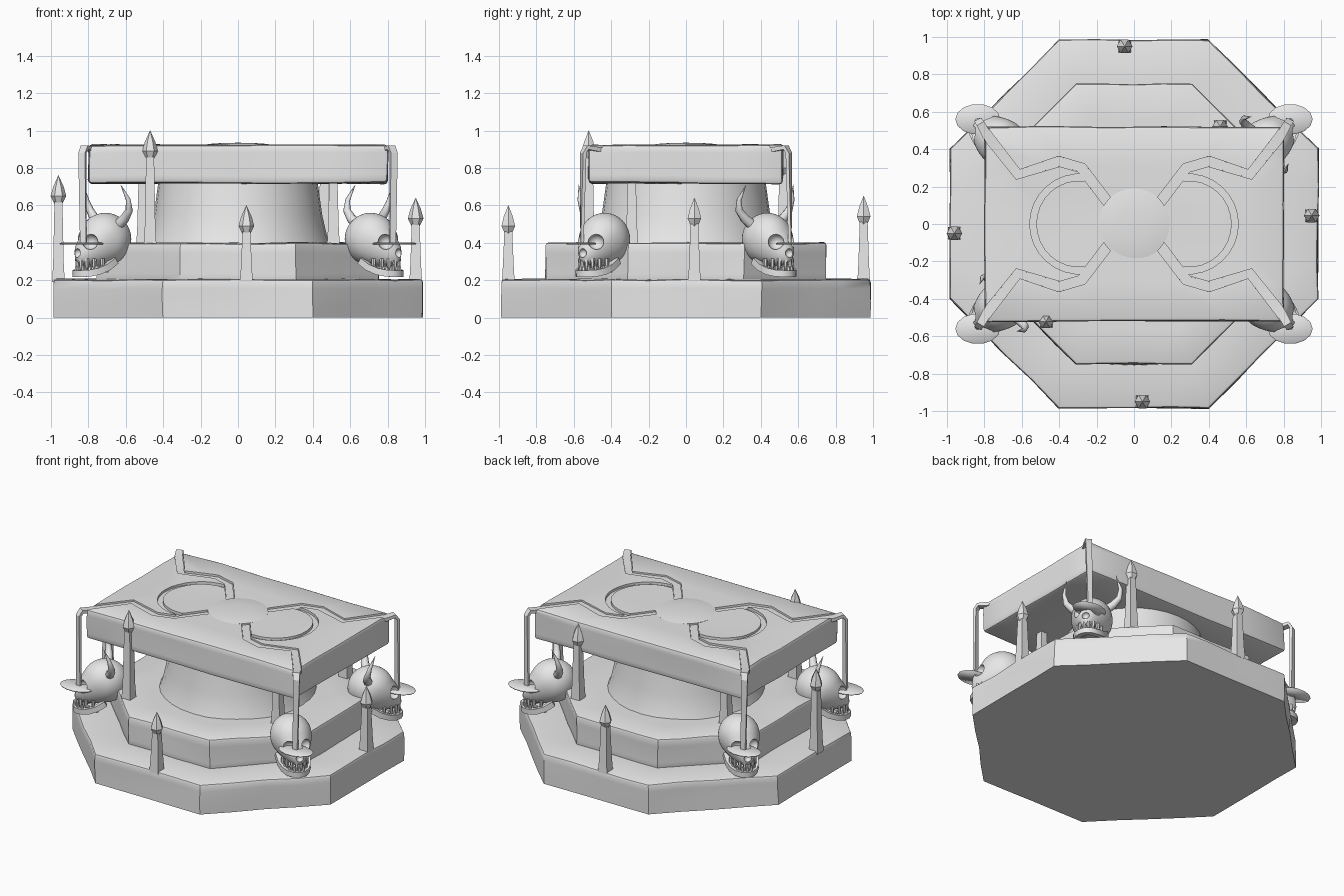
import bpy, bmesh, math
from mathutils import Vector, Matrix, noise

if "Cube" in bpy.data.objects:
    bpy.data.objects.remove(bpy.data.objects["Cube"])

stone = bpy.data.materials.new("grey_stone")
stone.use_nodes = True
stone.diffuse_color = (0.8, 0.8, 0.8, 1)
for node in stone.node_tree.nodes:
    if node.type == 'BSDF_PRINCIPLED':
        node.inputs["Base Color"].default_value = (0.8, 0.8, 0.8, 1)


def shade(mesh, angle=40):
    for p in mesh.polygons:
        p.use_smooth = True
    mesh.set_sharp_from_angle(angle=math.radians(angle))


def place(mesh, name, matrix=None):
    obj = bpy.data.objects.new(name, mesh)
    bpy.context.scene.collection.objects.link(obj)
    if matrix is not None:
        obj.matrix_world = matrix
    return obj


def make_mesh(bm, name, angle=40):
    bmesh.ops.recalc_face_normals(bm, faces=bm.faces[:])
    mesh = bpy.data.meshes.new(name)
    bm.to_mesh(mesh)
    bm.free()
    mesh.materials.append(stone)
    shade(mesh, angle)
    return mesh


def lathe(bm, profile, sides, loc=(0, 0, 0), turn=0.0):
    """Rings of (radius, height) around a vertical axis."""
    rings = []
    for r, z in profile:
        rings.append([bm.verts.new(Vector(loc) + Vector((
            r * math.cos(turn + math.tau * i / sides),
            r * math.sin(turn + math.tau * i / sides), z))) for i in range(sides)])
    for a, b in zip(rings, rings[1:]):
        for i in range(sides):
            j = (i + 1) % sides
            bm.faces.new((a[i], a[j], b[j], b[i]))
    bm.faces.new(rings[0])
    bm.faces.new(rings[-1])
    return bm


def sweep(bm, pts, sizes, section, ref):
    """Carry a 2D section along a path, with ref giving the upper side."""
    pts = [Vector(p) for p in pts]
    rings = []
    for i, p in enumerate(pts):
        t = (pts[min(i + 1, len(pts) - 1)] - pts[max(i - 1, 0)]).normalized()
        side = t.cross(Vector(ref)).normalized()
        up = side.cross(t)
        rings.append([bm.verts.new(p + (side * u + up * v) * sizes[i]) for u, v in section])
    n = len(section)
    for a, b in zip(rings, rings[1:]):
        for i in range(n):
            bm.faces.new((a[i], a[(i + 1) % n], b[(i + 1) % n], b[i]))
    bm.faces.new(rings[0])
    bm.faces.new(rings[-1])
    return bm


def rect(w, h):
    return [(-w / 2, -h / 2), (w / 2, -h / 2), (w / 2, h / 2), (-w / 2, h / 2)]


def weather(bm, cuts, bevel, amount=0.009):
    """Rough, worn stone with rounded rims."""
    bmesh.ops.poke(bm, faces=[f for f in bm.faces if len(f.verts) > 4])
    bmesh.ops.subdivide_edges(bm, edges=bm.edges[:], cuts=cuts, use_grid_fill=True)
    for v in bm.verts:
        v.co += noise.noise_vector(v.co * 4) * amount
    bm.normal_update()
    rim = [e for e in bm.edges if len(e.link_faces) == 2 and e.calc_face_angle() > 1]
    bmesh.ops.bevel(bm, geom=rim, offset=bevel, segments=2, affect='EDGES', profile=0.5)


def carve(obj, cutters):
    for c in cutters:
        c.hide_render = True
        mod = obj.modifiers.new("carve", 'BOOLEAN')
        mod.operation, mod.solver, mod.object = 'DIFFERENCE', 'EXACT', c
    graph = bpy.context.evaluated_depsgraph_get()
    mesh = bpy.data.meshes.new_from_object(obj.evaluated_get(graph))
    obj.modifiers.clear()
    obj.data = mesh
    shade(mesh)
    for c in cutters:
        bpy.data.objects.remove(c)


# Two octagonal steps
for name, wide, narrow, low, high in (("lower_step", 0.985, 0.40, 0.005, 0.205),
                                      ("upper_step", 0.75, 0.31, 0.18, 0.4)):
    bm = bmesh.new()
    ring = [(wide, -narrow), (wide, narrow), (narrow, wide), (-narrow, wide),
            (-wide, narrow), (-wide, -narrow), (-narrow, -wide), (narrow, -wide)]
    base = bm.faces.new([bm.verts.new((x, y, low)) for x, y in ring])
    top = bmesh.ops.extrude_face_region(bm, geom=[base])["geom"]
    for v in top:
        if isinstance(v, bmesh.types.BMVert):
            v.co.z = high
    bmesh.ops.recalc_face_normals(bm, faces=bm.faces[:])
    if not any(base in v.link_faces for v in base.verts if v.co.z < high) or len(bm.faces) < 10:
        bm.faces.new([v for v in bm.verts if v.co.z == low])
    weather(bm, 3, 0.015)
    for v in bm.verts:
        v.co.z = max(v.co.z, 0) if v.co.z > 0.03 else 0
    place(make_mesh(bm, name), name)

# Round pedestal
bm = lathe(bmesh.new(), [(0.5, 0.38), (0.475, 0.44), (0.45, 0.55), (0.425, 0.73)], 32)
place(make_mesh(bm, "pedestal"), "pedestal")

# Altar slab with carved channels
bm = bmesh.new()
bmesh.ops.create_cube(bm, size=1)
for v in bm.verts:
    v.co = Vector((v.co.x * 1.6, v.co.y * 1.04, 0.82 + v.co.z * 0.205))
weather(bm, 4, 0.018)
slab = place(make_mesh(bm, "altar_slab"), "altar_slab")

flow = [(0.12, 0.09), (0.28, 0.30), (0.40, 0.335), (0.62, 0.265), (0.79, 0.48)]
cutters = []
for sx in (1, -1):
    arc = [(sx * (0.29 + 0.25 * math.cos(a)), 0.25 * math.sin(a), 0.935)
           for a in [math.radians(d) for d in range(-96, 97, 12)]]
    bm = sweep(bmesh.new(), arc, [1] * len(arc), rect(0.035, 0.06), (0, 0, 1))
    cutters.append(place(make_mesh(bm, "arc_cutter"), "arc_cutter"))
    for sy in (1, -1):
        out = (sx * 0.01, sy * 0.01, 1)
        cut = [(sx * x, sy * y, 0.935) for x, y in flow + [(0.87, 0.6)]]
        bm = sweep(bmesh.new(), cut, [1] * len(cut), rect(0.055, 0.06), out)
        cutters.append(place(make_mesh(bm, "channel_cutter"), "channel_cutter"))
        # Stream running along the channel and falling at the corner
        run = [(x, y, 0.9) for x, y in flow]
        run += [(0.82, 0.535, 0.91), (0.832, 0.55, 0.88), (0.828, 0.556, 0.4)]
        run = [(sx * x, sy * y, z) for x, y, z in run]
        sizes = [1] * (len(run) - 3) + [0.9, 0.8, 0.65]
        bm = sweep(bmesh.new(), run, sizes, rect(0.05, 0.024), out)
        place(make_mesh(bm, "stream", 30), "stream")
carve(slab, cutters)

# Round boss in the middle of the slab
bm = lathe(bmesh.new(), [(0.19, 0.88), (0.19, 0.922), (0.15, 0.929), (0.08, 0.934), (0.01, 0.935)], 32)
place(make_mesh(bm, "centre_boss"), "centre_boss")

# Spiked posts: x, y, foot, tip
posts = [(0.045, -0.95, 0.19, 0.6), (-0.05, 0.95, 0.19, 0.65), (0.95, 0.045, 0.19, 0.64),
         (-0.96, -0.05, 0.19, 0.76), (-0.47, -0.52, 0.39, 1.0), (0.46, 0.52, 0.39, 0.91),
         (0.51, -0.29, 0.39, 0.9), (-0.51, 0.29, 0.39, 0.9)]
for x, y, foot, tip in posts:
    neck = tip - 0.14
    bm = lathe(bmesh.new(), [(0.048, foot), (0.04, foot + 0.1), (0.03, neck)], 4, (x, y, 0), math.pi / 4)
    place(make_mesh(bm, "post", 30), "post")
    bm = lathe(bmesh.new(), [(0.022, neck - 0.01), (0.042, neck + 0.03), (0.028, neck + 0.08), (0.001, tip)],
               6, (x, y, 0))
    place(make_mesh(bm, "post_spike", 20), "post_spike")

# Skull, modelled once facing +x
bm = bmesh.new()
bmesh.ops.create_icosphere(bm, subdivisions=4, radius=1)
for v in bm.verts:
    x, y, z = v.co
    f = max(0, x) * min(1, max(0, 0.35 - z))
    v.co = Vector((0.145 * x + 0.09 * f, 0.13 * y * (1 - 0.4 * f), 0.42 + 0.14 * z - 0.05 * f))
skull = place(make_mesh(bm, "skull"), "skull")
holes = []
for x, y, z, r in ((0.145, 0.055, 0.405, 0.042), (0.145, -0.055, 0.405, 0.042), (0.19, 0, 0.345, 0.024)):
    bm = bmesh.new()
    bmesh.ops.create_icosphere(bm, subdivisions=3, radius=r, matrix=Matrix.Translation((x, y, z)))
    holes.append(place(make_mesh(bm, "socket_cutter"), "socket_cutter"))
carve(skull, holes)
skull_mesh = skull.data
bpy.data.objects.remove(skull)

# Jaw, teeth and horns
jaw = [(0.03 + 0.155 * math.cos(a), 0.09 * math.sin(a), 0.235 + 0.05 * (1 - math.cos(a)) ** 2)
       for a in [math.radians(d) for d in range(-100, 101, 20)]]
jaw_mesh = make_mesh(sweep(bmesh.new(), jaw, [1] * len(jaw), rect(0.035, 0.036), (0, 0, 1)), "jaw", 60)
bm = bmesh.new()
for d in range(-70, 71, 20):
    a = math.radians(d)
    spot = (0.03 + 0.147 * math.cos(a), 0.083 * math.sin(a), 0)
    lathe(bm, [(0.012, 0.315), (0.011, 0.28), (0.003, 0.25)], 6, spot)
    a += math.radians(10)
    spot = (0.03 + 0.152 * math.cos(a), 0.086 * math.sin(a), 0)
    lathe(bm, [(0.01, 0.24), (0.009, 0.265), (0.002, 0.285)], 6, spot)
teeth_mesh = make_mesh(bm, "teeth")
bm = bmesh.new()
circle = [(math.cos(math.tau * i / 8), math.sin(math.tau * i / 8)) for i in range(8)]
for s in (1, -1):
    horn = [(-0.02, s * 0.08, 0.49), (-0.03, s * 0.13, 0.53), (-0.03, s * 0.17, 0.575),
            (-0.015, s * 0.18, 0.63), (0.02, s * 0.16, 0.71)]
    sweep(bm, horn, [0.03, 0.026, 0.02, 0.013, 0.001], circle, (1, 0, 0))
horn_mesh = make_mesh(bm, "horns", 60)

# Skulls and pools at the four corners
pool_mesh = make_mesh(lathe(bmesh.new(), [(0.98, 0.392), (1, 0.396), (0.9, 0.402)], 14), "pool")
for sx in (1, -1):
    for sy in (1, -1):
        face = Matrix.Translation((sx * 0.71, sy * 0.435, 0)) @ Matrix.Rotation(
            math.atan2(sy * 0.62, sx * 0.79), 4, 'Z')
        place(skull_mesh, "skull", face)
        place(jaw_mesh, "jaw", face)
        place(teeth_mesh, "teeth", face)
        if sx == sy:
            place(horn_mesh, "horns", face)
        place(pool_mesh, "pool", Matrix.Translation((sx * 0.835, sy * 0.56, 0))
              @ Matrix.Diagonal((0.12, 0.082, 1, 1)))
